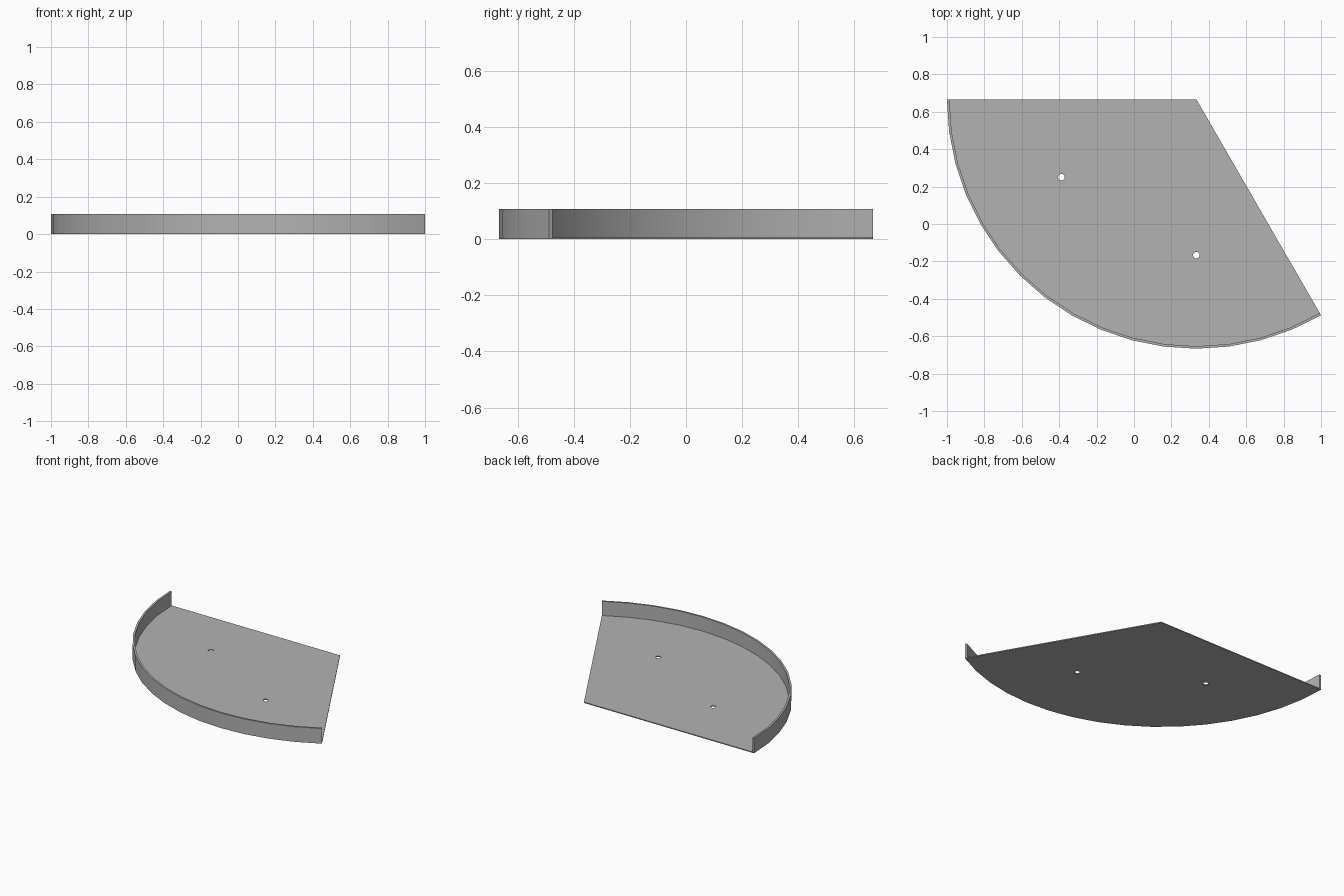
import bpy, bmesh
from math import sin, cos, radians, pi

cube = bpy.data.objects.get("Cube")
if cube:
    bpy.data.objects.remove(cube)

CX, CY = 1 / 3, 2 / 3          # corner of the sector
R = 4 / 3                      # outer radius
WALL, BASE, TOP = 0.0133, 0.0067, 0.107
STEPS = 16
ANGLES = [radians(180 + 120 * i / STEPS) for i in range(STEPS + 1)]

grey = bpy.data.materials.new("plain grey")
grey.use_nodes = True
COLOUR = (0.45, 0.45, 0.45, 1)
grey.diffuse_color = COLOUR
grey.node_tree.nodes["Principled BSDF"].inputs["Base Color"].default_value = COLOUR


def polar(r, a, cx=CX, cy=CY):
    return cx + r * cos(a), cy + r * sin(a)


def solid(name, loops, z0, z1):
    """Fill outlines (later loops are holes) and extrude them from z0 to z1."""
    bm = bmesh.new()
    for loop in loops:
        vs = [bm.verts.new((x, y, z0)) for x, y in loop]
        for a, b in zip(vs, vs[1:] + vs[:1]):
            bm.edges.new((a, b))
    bmesh.ops.triangle_fill(bm, edges=bm.edges[:], use_beauty=True, normal=(0, 0, 1))
    ext = bmesh.ops.extrude_face_region(bm, geom=bm.faces[:], use_keep_orig=True)
    top = [v for v in ext["geom"] if isinstance(v, bmesh.types.BMVert)]
    bmesh.ops.translate(bm, verts=top, vec=(0, 0, z1 - z0))
    bmesh.ops.recalc_face_normals(bm, faces=bm.faces[:])
    me = bpy.data.meshes.new(name)
    bm.to_mesh(me)
    bm.free()
    me.materials.append(grey)
    ob = bpy.data.objects.new(name, me)
    bpy.context.collection.objects.link(ob)
    bpy.ops.object.select_all(action="DESELECT")
    ob.select_set(True)
    bpy.context.view_layer.objects.active = ob
    bpy.ops.object.shade_smooth_by_angle(angle=radians(30))


# Sector base plate with two screw holes
outer = [polar(R, a) for a in ANGLES]
holes = []
for deg in (210, 270):
    hx, hy = polar(0.833, radians(deg))
    holes.append([polar(0.0175, 2 * pi * i / 24, hx, hy) for i in range(24)])
solid("base_plate", [[(CX, CY)] + outer] + holes, 0, BASE)

# Thin curved rim wall along the arc
inner = [polar(R - WALL, a) for a in reversed(ANGLES)]
solid("rim_wall", [outer + inner], BASE, TOP)
